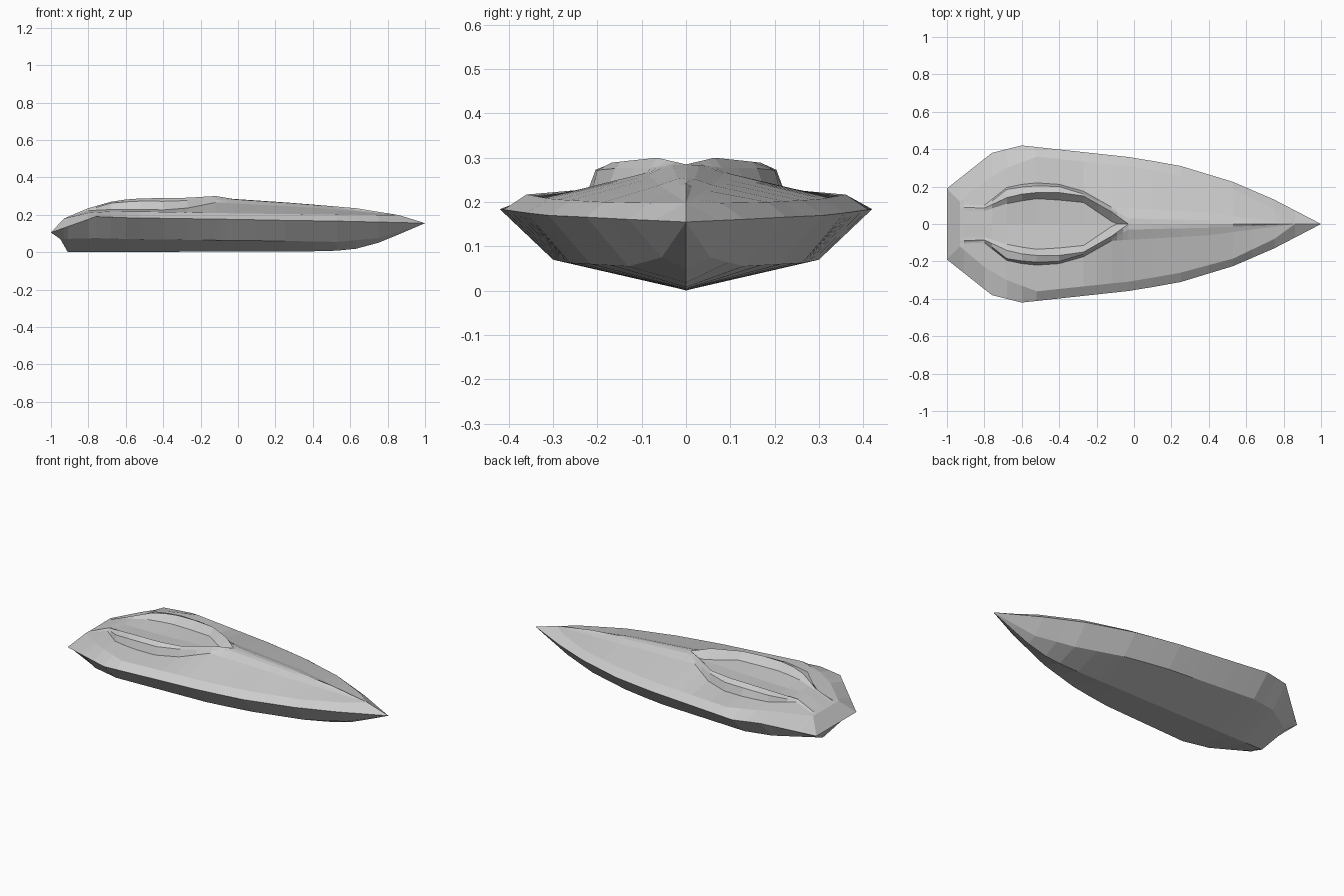
import bpy

STATIONS = [-1, -.95, -.93, -.91, -.8, -.76, -.68, -.6, -.52, -.4, -.27, -.19,
            -.12, -.09, -.06, -.03, .1, .25, .4, .53, .63, .75, .86, 1]


def sample(rail, u):
    """Point (x, y, z) on a lengthwise rail, clamped to its ends."""
    x = min(max(u, rail[0][0]), rail[-1][0])
    for a, b in zip(rail, rail[1:]):
        if x <= b[0]:
            t = (x - a[0]) / (b[0] - a[0])
            return (x, a[1] + (b[1] - a[1]) * t, a[2] + (b[2] - a[2]) * t)


def loft(name, rails, cap=False):
    """Flat-faced mirrored skin between neighbouring rails."""
    verts, index, faces = [], {}, []

    def vid(p):
        key = tuple(round(c, 4) + 0.0 for c in p)
        if key not in index:
            index[key] = len(verts)
            verts.append(key)
        return index[key]

    def add(pts):
        ids = []
        for p in pts:
            i = vid(p)
            if i not in ids:
                ids.append(i)
        if len(ids) > 2:
            faces.append(ids)

    rows = [[sample(r, u) for r in rails] for u in STATIONS]
    flip = lambda p: (p[0], -p[1], p[2])
    for r0, r1 in zip(rows, rows[1:]):
        for j in range(len(rails) - 1):
            quad = [r0[j], r0[j + 1], r1[j + 1], r1[j]]
            add(quad)
            add([flip(p) for p in reversed(quad)])
    if cap:
        loop = rows[0] + [flip(p) for p in reversed(rows[0])]
        add(loop[::-1])
    me = bpy.data.meshes.new(name)
    me.from_pydata(verts, [], faces)
    me.validate()
    ob = bpy.data.objects.new(name, me)
    bpy.context.collection.objects.link(ob)
    return ob


# Hull rails
bow = (1, 0, .155)
keel = [(-.91, 0, 0), (.5, 0, .005), (.63, 0, .018), (.75, 0, .05), (.86, 0, .095), bow]
chine = [(-.95, .15, .07), (-.76, .27, .075), (-.6, .30, .07), (0, .26, .062),
         (.25, .215, .06), (.53, .13, .055), (.75, .055, .075), bow]
sheer = [(-1, .19, .105), (-.76, .38, .19), (-.6, .42, .184), (0, .355, .175),
         (.25, .31, .17), (.53, .225, .166), (.75, .13, .161), bow]

# Deck rails, all running into the foredeck ridge
tip = [(.86, 0, .198), bow]
ridge = [(-.03, 0, .285), (.3, 0, .263), (.63, 0, .235)] + tip
deck_edge = [(-.93, .12, .18), (-.8, .23, .21), (-.68, .30, .218), (-.52, .36, .217),
             (0, .305, .207), (.25, .26, .204), (.53, .185, .2), (.75, .08, .198)] + tip
base = [(-.93, .105, .18), (-.8, .10, .222), (-.68, .195, .228), (-.55, .222, .23),
        (-.4, .212, .226), (-.27, .175, .236), (-.12, .09, .266), (.4, .06, .238)] + tip
coaming = [(-.93, .1, .18), (-.8, .09, .226), (-.68, .185, .262), (-.55, .205, .273),
           (-.4, .2, .272), (-.27, .16, .276), (-.12, .08, .278), (-.03, .03, .283),
           (.4, .02, .252)] + tip

# Cockpit rails
rim = [(-.93, .09, .18), (-.8, .085, .235), (-.66, .15, .275), (-.55, .168, .287),
       (-.4, .168, .289), (-.27, .15, .291), (-.12, .065, .3)] + ridge
floor = [(-.93, .07, .18), (-.8, .07, .233), (-.66, .115, .245), (-.5, .138, .245),
         (-.27, .115, .25), (-.1, 0, .252)] + ridge
centre = [(-.93, 0, .18), (-.8, 0, .235), (-.55, 0, .235), (-.1, 0, .252)] + ridge

loft("hull", [keel, chine, sheer], cap=True)
loft("deck", [sheer, deck_edge, base, coaming, rim], cap=True)
loft("cockpit", [rim, floor, centre])
